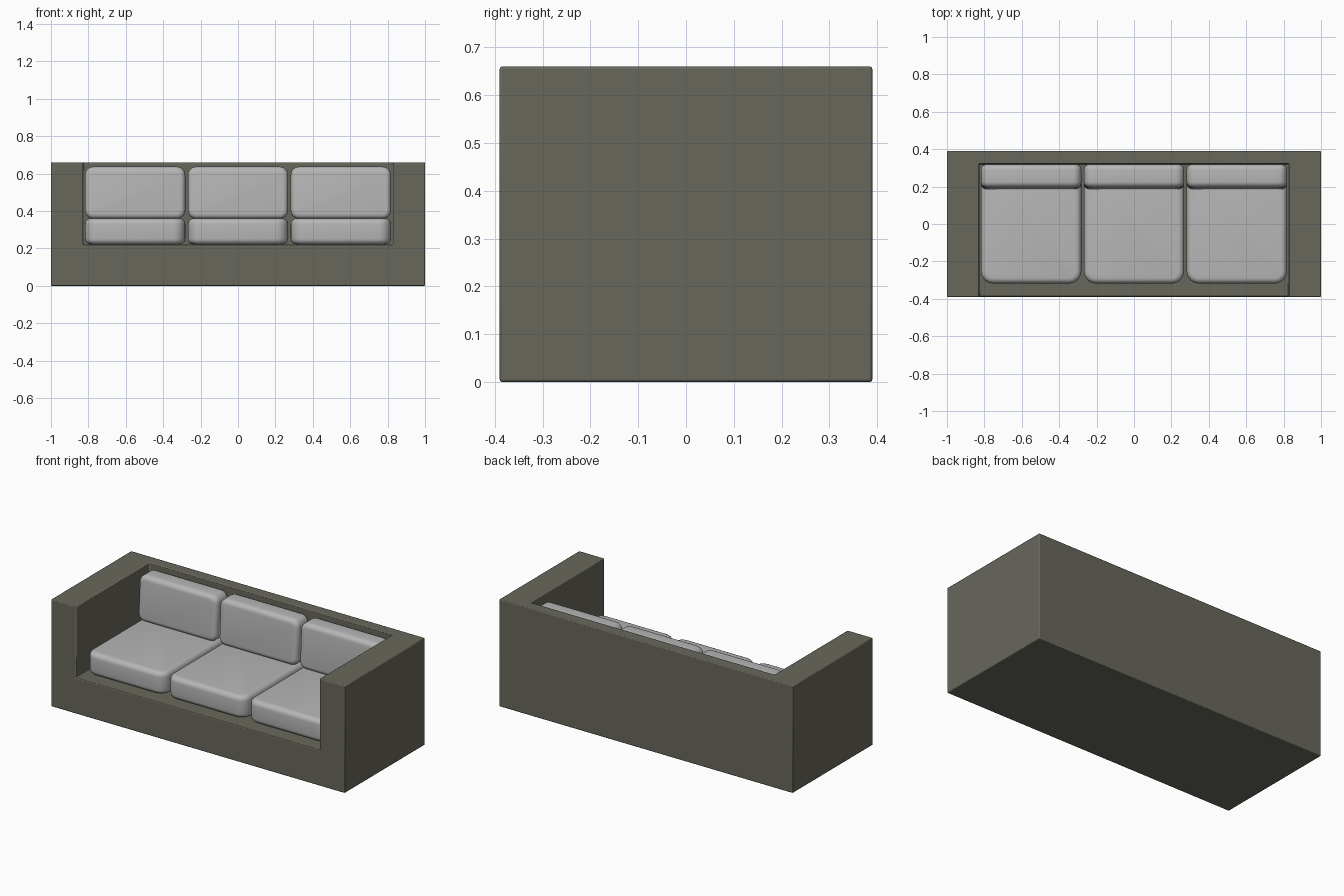
import bpy
import bmesh
import math
from mathutils import Vector

if "Cube" in bpy.data.objects:
    bpy.data.objects.remove(bpy.data.objects["Cube"], do_unlink=True)


def material(name, rgb):
    mat = bpy.data.materials.new(name)
    mat.use_nodes = True
    mat.diffuse_color = (*rgb, 1)
    mat.node_tree.nodes["Principled BSDF"].inputs["Base Color"].default_value = (*rgb, 1)
    return mat


def box_mesh(low, high):
    """bmesh box between two opposite corners"""
    low, high = Vector(low), Vector(high)
    bm = bmesh.new()
    bmesh.ops.create_cube(bm, size=1)
    for v in bm.verts:
        v.co = (low + high) / 2 + v.co * (high - low)
    return bm


def add_object(name, bm, mat):
    mesh = bpy.data.meshes.new(name)
    bm.to_mesh(mesh)
    bm.free()
    mesh.materials.append(mat)
    obj = bpy.data.objects.new(name, mesh)
    bpy.context.collection.objects.link(obj)
    return obj


def activate(obj):
    bpy.ops.object.select_all(action="DESELECT")
    obj.select_set(True)
    bpy.context.view_layer.objects.active = obj


def cushion(name, low, high, axis, corner, rim, lean=0):
    """Padded block: large corners around its thin axis, then a soft rim"""
    bm = box_mesh(low, high)
    # lean the front face back towards the top
    for v in bm.verts:
        if v.co.z > low[2] + rim and v.co.y < low[1] + rim:
            v.co.y += lean

    def along(edge):
        d = (edge.verts[0].co - edge.verts[1].co).normalized()
        return abs(d[axis]) > 0.9

    bmesh.ops.bevel(bm, geom=[e for e in bm.edges if along(e)], offset=corner,
                    segments=6, profile=0.5, affect="EDGES")
    # rim loops around the two broad faces
    broad = [f for f in bm.faces if abs(f.normal[axis]) > 0.9]
    edges = list({e for f in broad for e in f.edges})
    bmesh.ops.bevel(bm, geom=edges, offset=rim, segments=5, profile=0.5,
                    affect="EDGES", clamp_overlap=True)
    bmesh.ops.recalc_face_normals(bm, faces=bm.faces)
    obj = add_object(name, bm, fabric)
    activate(obj)
    bpy.ops.object.shade_smooth_by_angle(angle=math.radians(40))


frame_colour = material("olive grey frame", (0.14, 0.137, 0.108))
fabric = material("light grey fabric", (0.47, 0.47, 0.47))

# Frame: one block with the seating recess cut out of the front and top
frame = add_object("sofa_frame", box_mesh((-1, -0.39, 0), (1, 0.39, 0.66)), frame_colour)
cutter = add_object("recess_cutter", box_mesh((-0.828, -0.6, 0.22), (0.828, 0.322, 0.9)),
                    frame_colour)
cutter.hide_render = True
activate(frame)
cut = frame.modifiers.new("recess", "BOOLEAN")
cut.operation = "DIFFERENCE"
cut.solver = "EXACT"
cut.object = cutter
bpy.ops.object.modifier_apply(modifier=cut.name)
bpy.data.objects.remove(cutter, do_unlink=True)
edge = frame.modifiers.new("soft edges", "BEVEL")
edge.width = 0.005
edge.segments = 2
bpy.ops.object.shade_smooth_by_angle(angle=math.radians(30))

# Three seat cushions with three back cushions standing on them
half = 0.268
for side, x in (("right", -0.55), ("middle", 0), ("left", 0.55)):
    cushion(side + "_seat_cushion", (x - half, -0.318, 0.222), (x + half, 0.318, 0.36),
            axis=2, corner=0.065, rim=0.03)
    cushion(side + "_back_cushion", (x - half, 0.183, 0.358), (x + half, 0.318, 0.637),
            axis=1, corner=0.045, rim=0.028, lean=0.015)
